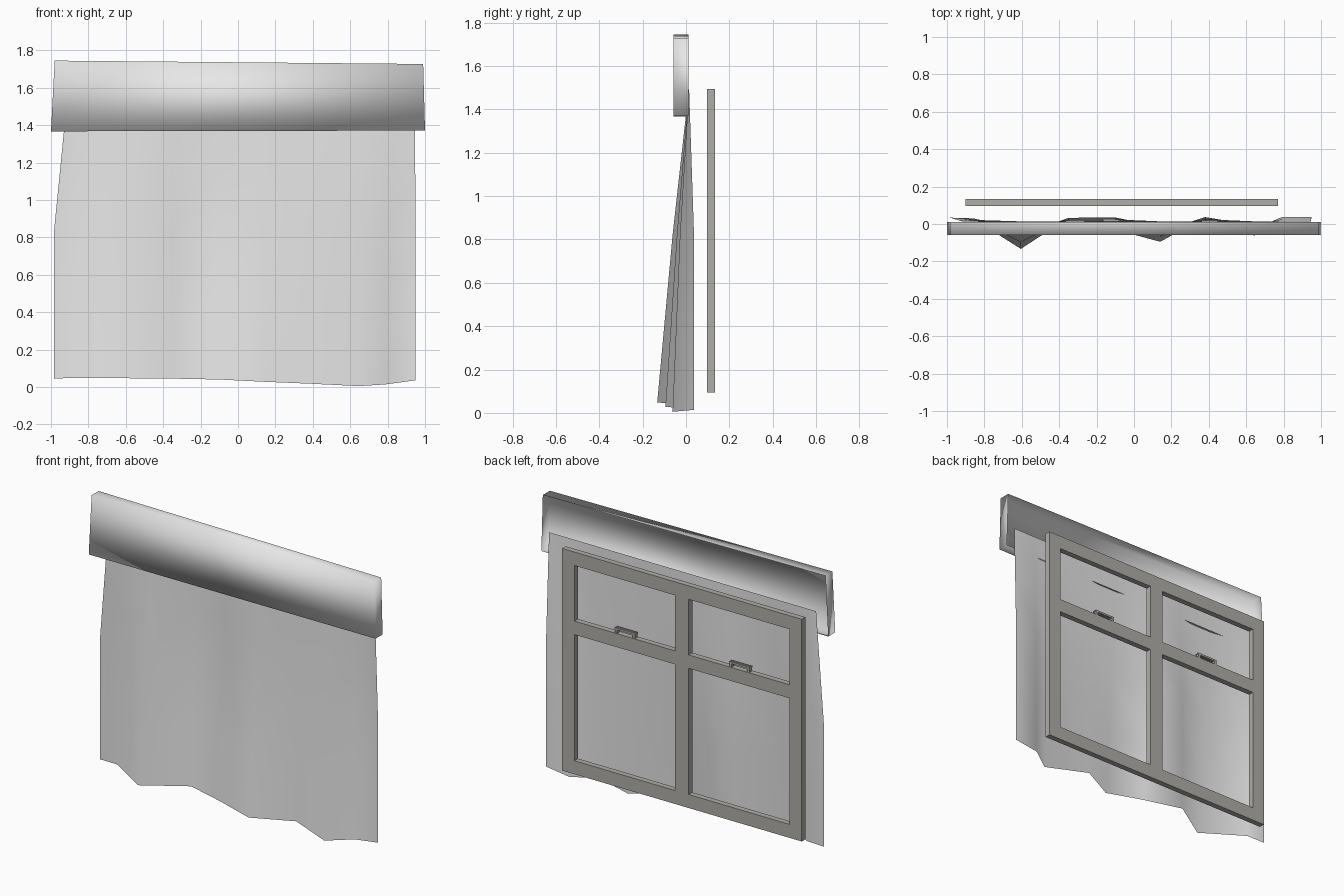
import bpy, bmesh
from mathutils import Vector

cube = bpy.data.objects.get("Cube")
if cube:
    bpy.data.objects.remove(cube, do_unlink=True)


def material(name, rgb):
    m = bpy.data.materials.new(name)
    m.use_nodes = True
    m.diffuse_color = (*rgb, 1)
    m.node_tree.nodes["Principled BSDF"].inputs["Base Color"].default_value = (*rgb, 1)
    return m


CLOTH = material("pale_cloth", (0.8, 0.8, 0.8))
FRAME = material("grey_frame", (0.43, 0.42, 0.395))


def finish(name, bm, mat, smooth=False):
    me = bpy.data.meshes.new(name)
    bm.to_mesh(me)
    bm.free()
    me.materials.append(mat)
    for p in me.polygons:
        p.use_smooth = smooth
    ob = bpy.data.objects.new(name, me)
    bpy.context.collection.objects.link(ob)
    return ob


def grid_faces(bm, rows, keep=lambda r, c: True):
    """Skin a list of equally long point rows with quads."""
    vs = [[bm.verts.new(p) for p in row] for row in rows]
    for r in range(len(vs) - 1):
        for c in range(len(vs[0]) - 1):
            if keep(r, c):
                bm.faces.new((vs[r][c], vs[r][c + 1], vs[r + 1][c + 1], vs[r + 1][c]))


# Valance: a slightly skewed, softly shaded box, open at the back
bm = bmesh.new()
outline = [(-1.0, 1.367), (1.0, 1.371), (0.99, 1.727), (-0.98, 1.745)]
front = [bm.verts.new((x, -0.058, z)) for x, z in outline]
back = [bm.verts.new((x, 0.012, z)) for x, z in outline]
bm.faces.new(front)
for i in range(4):
    j = (i + 1) % 4
    bm.faces.new((front[j], front[i], back[i], back[j]))
finish("valance", bm, CLOTH, smooth=True)

# Curtain: folds given as (x, y at the middle, y at the hem, z of the hem)
folds = [
    (-0.985, 0.034, 0.032, 0.046), (-0.86, 0.030, 0.028, 0.048),
    (-0.605, -0.062, -0.133, 0.047), (-0.35, 0.033, 0.033, 0.045),
    (-0.10, 0.035, -0.030, 0.040), (0.14, -0.042, -0.095, 0.028),
    (0.38, 0.037, 0.037, 0.018), (0.645, -0.028, -0.062, 0.005),
    (0.79, 0.037, 0.037, 0.014), (0.95, 0.037, 0.037, 0.036),
]
TOP, MID = 1.505, 0.82
hem = [Vector((x, yh, zh)) for x, ym, yh, zh in folds]
mid = [Vector((x, ym, MID)) for x, ym, yh, zh in folds]
top = [Vector((x, 0.014, TOP)) for x, ym, yh, zh in folds]
top[0].x, top[-1].x = -0.917, 0.945
rows = [hem, [a.lerp(b, 0.5) for a, b in zip(hem, mid)], mid,
        [a.lerp(b, 0.5) for a, b in zip(mid, top)], top]
bm = bmesh.new()
grid_faces(bm, rows)
finish("curtain", bm, CLOTH, smooth=True)

# Window frame: a flat lattice with four openings, thickened backwards
xs = [-0.90, -0.815, -0.112, -0.016, 0.685, 0.77]
zs = [0.095, 0.18, 0.975, 1.06, 1.41, 1.495]
Y0, Y1 = 0.097, 0.133
bm = bmesh.new()
grid_faces(bm, [[(x, Y0, z) for x in xs] for z in zs],
           keep=lambda r, c: not (r % 2 and c % 2))
bmesh.ops.dissolve_limit(bm, angle_limit=0.01, verts=bm.verts, edges=bm.edges)
ext = bmesh.ops.extrude_face_region(bm, geom=bm.faces[:], use_keep_orig=True)
bmesh.ops.translate(bm, vec=(0, Y1 - Y0, 0),
                    verts=[g for g in ext["geom"] if isinstance(g, bmesh.types.BMVert)])
bmesh.ops.recalc_face_normals(bm, faces=bm.faces)
finish("window_frame", bm, FRAME)


def add_box(bm, lo, hi):
    lo, hi = Vector(lo), Vector(hi)
    new = bmesh.ops.create_cube(bm, size=1)["verts"]
    for v in new:
        v.co = (lo + hi) / 2 + Vector(a * b for a, b in zip(v.co, hi - lo))


# Sash lifts: a ribbed grip on two short posts in each upper opening
for side, cx in (("left", 0.335), ("right", -0.463)):
    bm = bmesh.new()
    for s in (-1, 1):
        px = cx + s * 0.062
        add_box(bm, (px - 0.008, 0.106, 1.059), (px + 0.008, 0.130, 1.085))
    for k in range(3):
        y = 0.104 + 0.010 * k
        add_box(bm, (cx - 0.072, y, 1.082), (cx + 0.072, y + 0.006, 1.094))
    finish(side + "_sash_lift", bm, FRAME)
